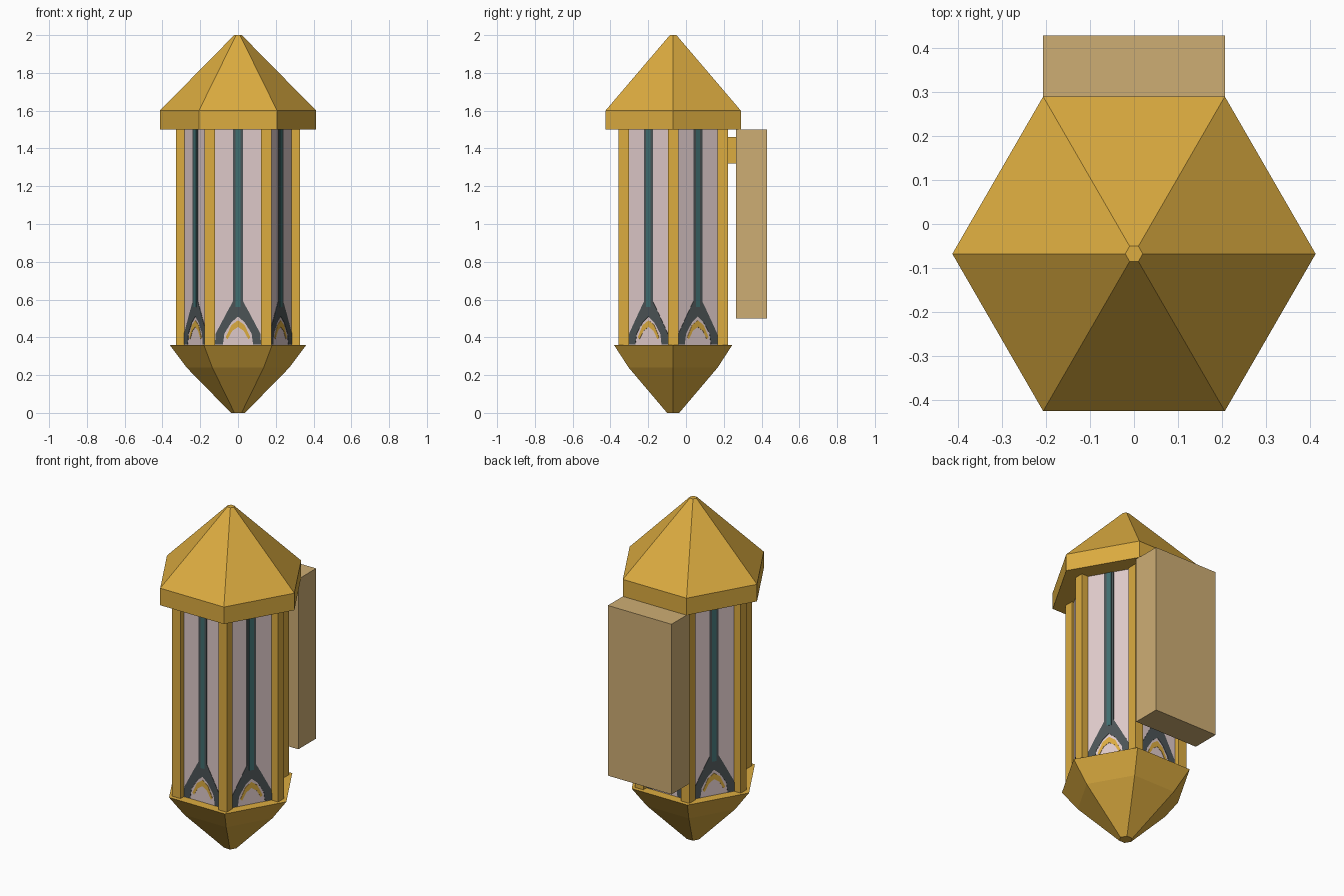
import bpy, bmesh, math
from mathutils import Vector

if "Cube" in bpy.data.objects:
    bpy.data.objects.remove(bpy.data.objects["Cube"])

CY = -0.068  # lantern axis, the wall box sits behind it


def srgb(name, *rgb):
    m = bpy.data.materials.new(name)
    lin = [((c / 255 + 0.055) / 1.055) ** 2.4 for c in rgb]
    m.diffuse_color = (*lin, 1)
    m.use_nodes = True
    m.node_tree.nodes["Principled BSDF"].inputs["Base Color"].default_value = m.diffuse_color
    return m


GOLD = srgb("gold metal", 220, 172, 64)
TAN = srgb("tan mount", 206, 174, 116)
GLASS = srgb("pale pink glass", 222, 201, 201)
GREY = srgb("dark lead grey", 76, 84, 86)
TEAL = srgb("teal glass", 64, 110, 112)


def finish(bm, name, mat):
    bmesh.ops.recalc_face_normals(bm, faces=bm.faces)
    me = bpy.data.meshes.new(name)
    bm.to_mesh(me)
    bm.free()
    me.materials.append(mat)
    ob = bpy.data.objects.new(name, me)
    bpy.context.collection.objects.link(ob)
    return ob


def hex_loft(name, mat, profile):
    """Six-sided solid through (radius, z) rings, closed at both ends."""
    bm = bmesh.new()
    rings = [[bm.verts.new((r * math.cos(k * math.pi / 3), CY + r * math.sin(k * math.pi / 3), z))
              for k in range(6)] for r, z in profile]
    for a, b in zip(rings, rings[1:]):
        for k in range(6):
            j = (k + 1) % 6
            bm.faces.new((a[k], a[j], b[j], b[k]))
    bm.faces.new(rings[0])
    bm.faces.new(rings[-1])
    return finish(bm, name, mat)


def box(name, mat, lo, hi):
    bm = bmesh.new()
    bmesh.ops.create_cube(bm, size=1)
    lo, hi = Vector(lo), Vector(hi)
    for v in bm.verts:
        v.co = Vector([(lo[i] + hi[i]) / 2 + v.co[i] * (hi[i] - lo[i]) for i in range(3)])
    return finish(bm, name, mat)


def plate(name, mat, angle, outline, dist, thick=0.003):
    """Thin plate from a (sideways, z) outline, facing outwards at angle."""
    n = Vector((math.cos(angle), math.sin(angle), 0))
    t = Vector((-n.y, n.x, 0))
    bm = bmesh.new()
    rows = []
    for d in (dist - thick, dist):
        rows.append([bm.verts.new(Vector((0, CY, z)) + n * d + t * u) for u, z in outline])
        bm.faces.new(rows[-1])
    for i in range(len(outline)):
        j = (i + 1) % len(outline)
        bm.faces.new((rows[0][i], rows[0][j], rows[1][j], rows[1][i]))
    return finish(bm, name, mat)


def mirrored(half):
    """Closed symmetric outline from its right half."""
    return half + [(-u, z) for u, z in reversed(half) if u > 0]


# Roof, pointed base and glass body
hex_loft("roof", GOLD, [(0.414, 1.5), (0.414, 1.6), (0.02, 2.0)])
hex_loft("base", GOLD, [(0.037, 0), (0.272, 0.24), (0.362, 0.36)])
R = 0.30
hex_loft("glass_body", GLASS, [(R, 0.355), (R, 1.505)])
AP = R * math.cos(math.pi / 6)

# Window details as right-half outlines
lead = mirrored([(0.0, 0.51), (0.035, 0.48), (0.072, 0.42), (0.08, 0.362), (0.122, 0.362),
                 (0.118, 0.42), (0.06, 0.53), (0.027, 0.59), (0.027, 1.499)])
strip = [(-0.013, 0.56), (0.013, 0.56), (0.013, 1.499), (-0.013, 1.499)]
chevron = mirrored([(0.0, 0.455), (0.03, 0.435), (0.055, 0.39), (0.065, 0.40), (0.035, 0.465), (0.0, 0.49)])

for k in range(6):
    a = math.radians(30 + 60 * k)
    plate(f"lead_line_{k}", GREY, a, lead, AP + 0.002)
    plate(f"teal_strip_{k}", TEAL, a, strip, AP + 0.004)
    plate(f"gold_chevron_{k}", GOLD, a, chevron, AP + 0.002)

    # Corner posts, all square to the axes
    p = math.radians(60 * k)
    x, y = 0.300 * math.cos(p), CY + 0.303 * math.sin(p)
    h = 0.0275
    box(f"post_{k}", GOLD, (x - h, y - h, 0.35), (x + h, y + h, 1.505))

# Wall mount and its bracket
box("wall_mount", TAN, (-0.207, 0.265, 0.5), (0.207, 0.43, 1.5))
box("bracket", GOLD, (-0.065, 0.18, 1.32), (0.065, 0.30, 1.46))
